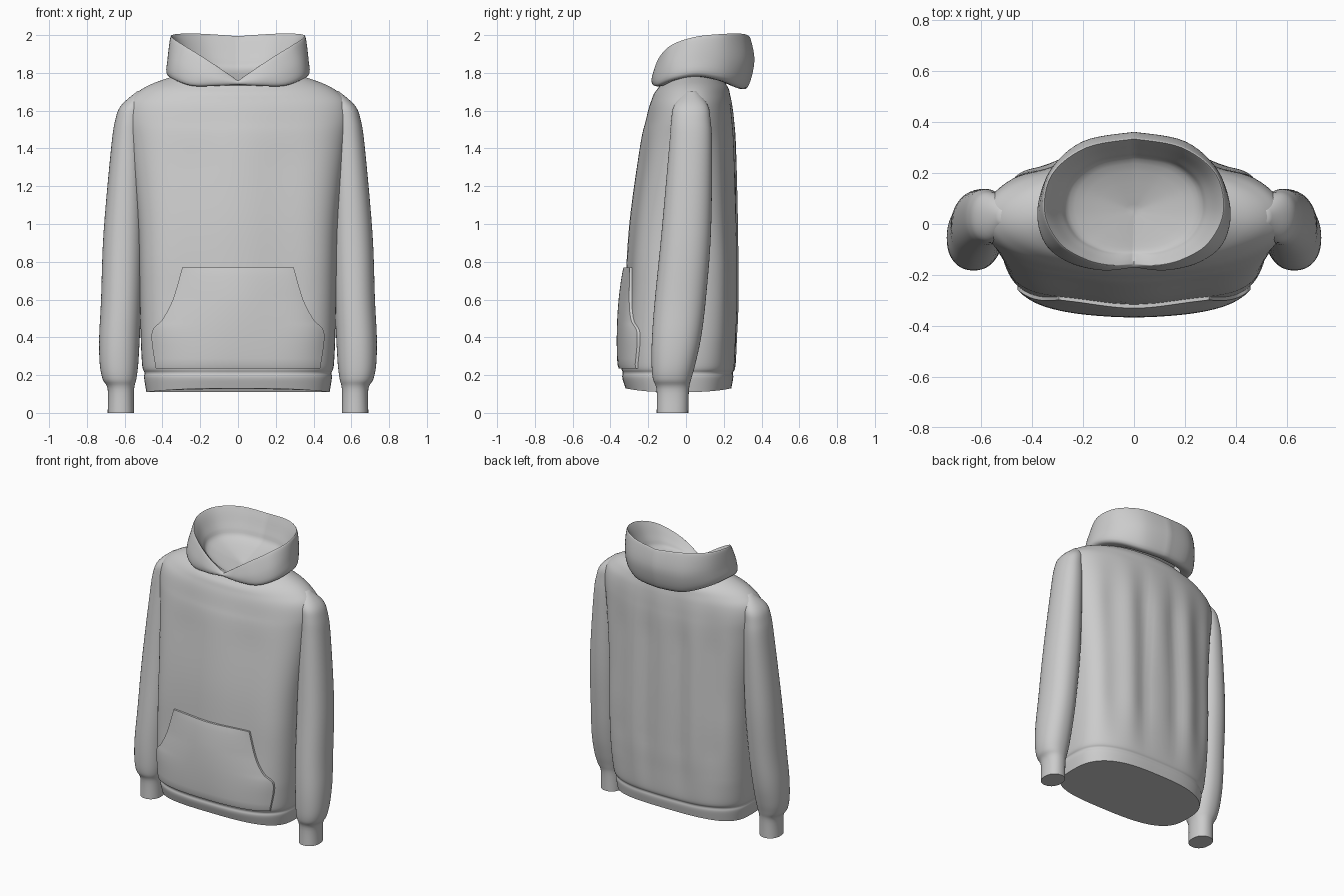
import bpy, bmesh, math

if "Cube" in bpy.data.objects:
    bpy.data.objects.remove(bpy.data.objects["Cube"])


def spline(pts, sub):
    """Catmull-Rom through points of any dimension."""
    out = []
    for i in range(len(pts) - 1):
        a, b, c, d = pts[max(i - 1, 0)], pts[i], pts[i + 1], pts[min(i + 2, len(pts) - 1)]
        for k in range(sub):
            t = k / sub
            out.append(tuple(0.5 * (2 * q + (r - p) * t + (2 * p - 5 * q + 4 * r - s) * t * t
                                    + (3 * q - p - 3 * r + s) * t ** 3)
                             for p, q, r, s in zip(a, b, c, d)))
    out.append(tuple(pts[-1]))
    return out


def loft(name, rings, cap_start=False, cap_end=False, closed=True, angle=45):
    bm = bmesh.new()
    vs = [[bm.verts.new(p) for p in r] for r in rings]
    n = len(rings[0])
    for a, b in zip(vs, vs[1:]):
        for i in range(n if closed else n - 1):
            j = (i + 1) % n
            bm.faces.new((a[i], a[j], b[j], b[i]))
    if cap_start:
        bm.faces.new(vs[0][::-1])
    if cap_end:
        bm.faces.new(vs[-1])
    bmesh.ops.remove_doubles(bm, verts=bm.verts, dist=1e-5)
    bmesh.ops.recalc_face_normals(bm, faces=bm.faces)
    me = bpy.data.meshes.new(name)
    bm.to_mesh(me)
    bm.free()
    ob = bpy.data.objects.new(name, me)
    bpy.context.collection.objects.link(ob)
    bpy.ops.object.select_all(action='DESELECT')
    ob.select_set(True)
    bpy.context.view_layer.objects.active = ob
    bpy.ops.object.shade_smooth_by_angle(angle=math.radians(angle))
    return ob


def spow(v, e):
    return math.copysign(abs(v) ** e, v)


def ramp(v, lo, hi):
    return max(0, min(1, (v - lo) / (hi - lo)))


def fold(x, z, back):
    """Soft vertical drape folds, fading at hem and shoulders."""
    fade = ramp(z, .2, .6) * ramp(z, 1.68, 1.33)
    if back:
        return -0.011 * fade * (1 - math.cos(x * 2 * math.pi / 0.24)) * min(1, abs(x) / 0.1)
    return 0.009 * fade * (1 - math.cos(x * 2 * math.pi / 0.5))


def squareness(z):
    return 2.9 + .3 * ramp(z, .2, .4) - 1.2 * ramp(z, .8, 1.78)


# Torso rows: z, half width, y front, y back
BODY = [(.11, .485, -.32, .24), (.185, .497, -.337, .25), (.213, .495, -.335, .249),
        (.25, .507, -.343, .262), (.4, .515, -.335, .27), (.6, .52, -.325, .278),
        (1.0, .53, -.30, .275), (1.4, .57, -.245, .265), (1.55, .592, -.215, .255),
        (1.64, .583, -.197, .245), (1.695, .535, -.182, .235),
        (1.74, .46, -.167, .225), (1.783, .34, -.138, .20)]


def body_ring(row, n=128):
    z0, w, yf, yb = row
    e = squareness(z0)
    lift = .02 * ramp(z0, .18, .11)
    pts = []
    for i in range(n):
        t = 2 * math.pi * i / n
        c, s = math.cos(t), math.sin(t)
        x = w * spow(c, 2 / e)
        y = (yf + yb) / 2 + (yb - yf) / 2 * spow(s, 2 / e)
        z = z0 + (lift - (.024 if s > 0 else .05) * ramp(z0, 1.5, 1.76)) * s * s
        pts.append((x, y + fold(x, z, s > 0) * abs(s), z))
    return pts


loft("torso", [body_ring(r) for r in spline(BODY, 6)], cap_start=True)

# Sleeve rows: z, inner x, outer x, y front, y back
SLEEVE = [(0, .55, .69, -.155, .012), (.125, .55, .69, -.156, .016),
          (.18, .538, .717, -.175, .028), (.26, .528, .732, -.182, .05),
          (.4, .52, .735, -.18, .08), (.6, .51, .725, -.165, .105),
          (.95, .50, .712, -.13, .132), (1.4, .50, .672, -.09, .138),
          (1.55, .50, .65, -.078, .13), (1.63, .49, .617, -.062, .115),
          (1.705, .46, .53, .0, .06)]


def sleeve_ring(row, n=48):
    z, x0, x1, y0, y1 = row
    e = 2 / 2.2
    return [((x0 + x1) / 2 + (x1 - x0) / 2 * spow(math.cos(t), e),
             (y0 + y1) / 2 + (y1 - y0) / 2 * spow(math.sin(t), e), z)
            for t in (2 * math.pi * i / n for i in range(n))]


sleeves = loft("sleeves", [sleeve_ring(r) for r in spline(SLEEVE, 5)], True, True)
sleeves.modifiers.new("mirror", 'MIRROR')


# Kangaroo pocket follows the torso front with a small offset
def front_y(x, z):
    for a, b in zip(BODY, BODY[1:]):
        if a[0] <= z <= b[0]:
            t = (z - a[0]) / (b[0] - a[0])
            _, w, yf, yb = [p + (q - p) * t for p, q in zip(a, b)]
            e = squareness(z)
            k = max(0, 1 - (abs(x) / w) ** e) ** (1 / e)
            return (yf + yb) / 2 - (yb - yf) / 2 * k + fold(x, z, False)


edge = spline([(.435, .235), (.457, .42), (.40, .495), (.345, .60), (.295, .77)], 6)
rows = []
for k, (hw, z) in enumerate([edge[0]] + edge + [edge[-1]]):
    tuck = k in (0, len(edge) + 1)
    puff = .018 * math.sin(math.pi * ramp(z, .235, .77)) ** .7
    row = []
    for i in range(-21, 22):
        u = max(-1, min(1, i / 20))
        off = -.012 if tuck or abs(i) == 21 else .016 + puff * (1 - u ** 4)
        row.append((u * hw, front_y(u * hw, z) - off, z))
    rows.append(row)
loft("pocket", rows, closed=False)

# Hood half loops from front centre round to back centre
HOOD_BASE = [(0, -.16, 1.738), (.12, -.17, 1.733), (.25, -.145, 1.735), (.345, -.07, 1.768),
             (.372, .06, 1.79), (.315, .20, 1.765), (.18, .295, 1.728), (0, .325, 1.722)]
HOOD_MID = [(0, -.17, 1.75), (.12, -.182, 1.768), (.245, -.152, 1.80), (.342, -.075, 1.85),
            (.373, .06, 1.875), (.33, .21, 1.87), (.2, .325, 1.86), (0, .362, 1.86)]
HOOD_RIM = [(0, -.16, 1.758), (.1, -.165, 1.822), (.2, -.14, 1.883), (.3, -.075, 1.943),
            (.357, .05, 1.983), (.325, .2, 1.997), (.19, .305, 1.997), (0, .34, 1.985)]


def shrink(loop, f, z0, fz):
    """Pull a loop towards the neck axis and flatten it towards height z0."""
    return [(x * f, .05 + (y - .05) * f, z0 + (z - z0) * fz) for x, y, z in loop]


hood_loops = [shrink(HOOD_BASE, .78, 1.745, .8), HOOD_BASE, HOOD_MID, HOOD_RIM,
              shrink(HOOD_RIM, .945, 1.735, .95), shrink(HOOD_RIM, .8, 1.735, .56),
              shrink(HOOD_RIM, .65, 1.735, .3), shrink(HOOD_RIM, 0, 1.742, 0)]


def full_loop(half):
    h = spline(half, 6)
    return h + [(-x, y, z) for x, y, z in h[-2:0:-1]]


columns = [spline(col, 5) for col in zip(*map(full_loop, hood_loops))]
loft("hood", list(zip(*columns)), angle=60)
